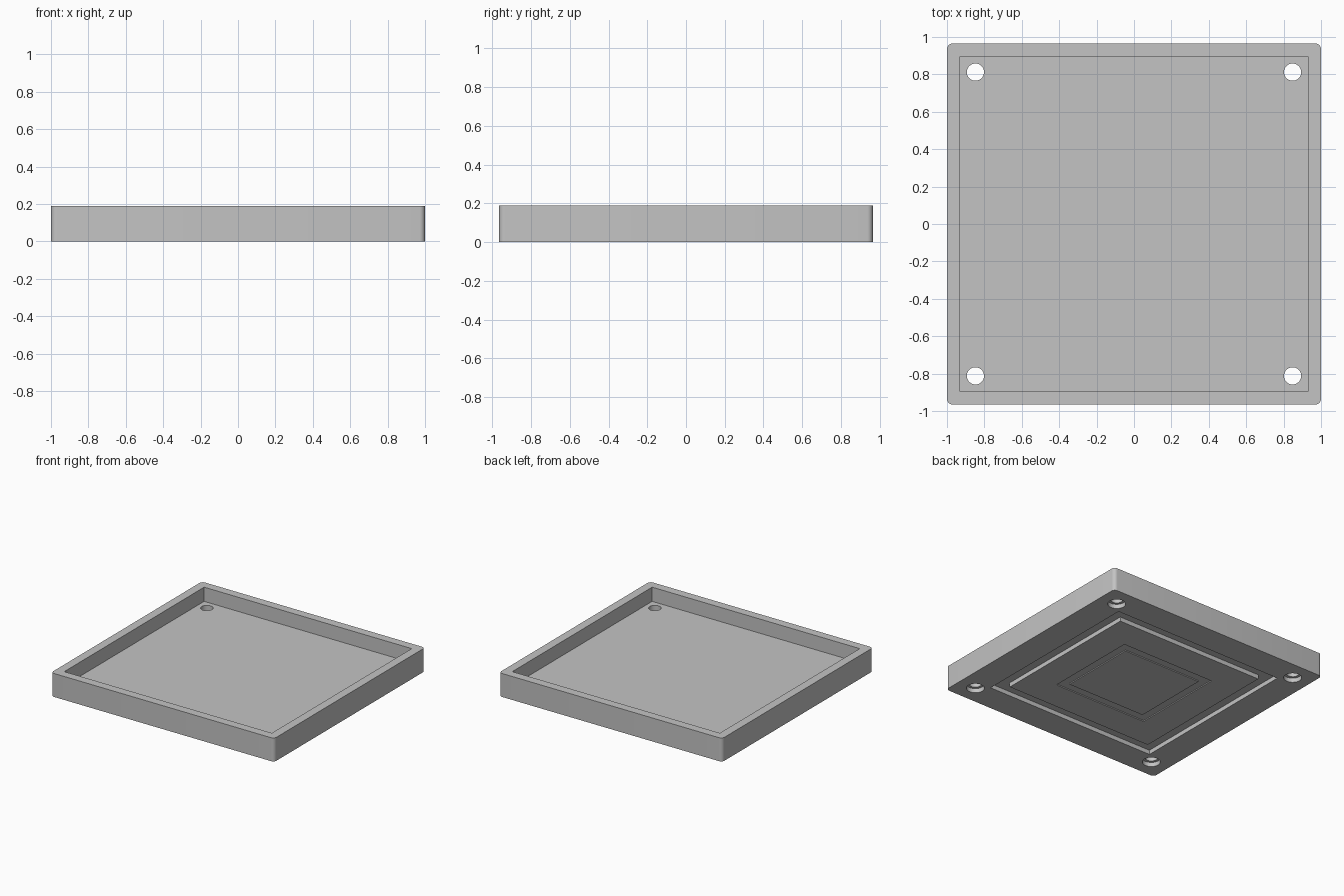
import bpy
import bmesh

default = bpy.data.objects.get("Cube")
if default:
    bpy.data.objects.remove(default)

# One plain grey for the whole tray
grey = bpy.data.materials.new("light grey")
grey.use_nodes = True
colour = (0.55, 0.55, 0.55, 1)
grey.diffuse_color = colour
grey.node_tree.nodes["Principled BSDF"].inputs["Base Color"].default_value = colour


def add_object(name, bm):
    mesh = bpy.data.meshes.new(name)
    bm.to_mesh(mesh)
    bm.free()
    mesh.materials.append(grey)
    obj = bpy.data.objects.new(name, mesh)
    bpy.context.collection.objects.link(obj)
    return obj


def box(name, half_x, half_y, low, high, corner=0):
    """Box from half sizes and a height range, with optional round uprights."""
    bm = bmesh.new()
    bmesh.ops.create_cube(bm, size=1)
    for v in bm.verts:
        v.co = (v.co.x * 2 * half_x, v.co.y * 2 * half_y,
                low if v.co.z < 0 else high)
    if corner:
        uprights = [e for e in bm.edges
                    if abs(e.verts[0].co.z - e.verts[1].co.z) > 0.01]
        bmesh.ops.bevel(bm, geom=uprights, offset=corner, segments=6,
                        profile=0.5, affect='EDGES')
    return add_object(name, bm)


def cylinder(name, x, y, radius, low, high):
    bm = bmesh.new()
    bmesh.ops.create_cone(bm, cap_ends=True, segments=32, radius1=radius,
                          radius2=radius, depth=high - low)
    bmesh.ops.translate(bm, verts=bm.verts, vec=(x, y, (low + high) / 2))
    return add_object(name, bm)


def cut(target, cutter):
    """Subtract the cutter from the target and discard the cutter."""
    cutter.hide_render = True
    mod = target.modifiers.new("cut", 'BOOLEAN')
    mod.operation = 'DIFFERENCE'
    mod.solver = 'EXACT'
    mod.object = cutter
    bpy.context.view_layer.objects.active = target
    bpy.ops.object.modifier_apply(modifier=mod.name)
    bpy.data.objects.remove(cutter)


HALF_X, HALF_Y, HEIGHT, FLOOR = 1.0, 0.965, 0.19, 0.075

# Tray body with its open pocket
tray = box("tray", HALF_X, HALF_Y, 0, HEIGHT, corner=0.03)
cut(tray, box("pocket", HALF_X - 0.07, HALF_Y - 0.07, FLOOR, HEIGHT + 0.1))

# Rectangular grooves in the underside: outer half width, groove width, depth
for half, width, depth in ((0.765, 0.1, 0.035), (0.42, 0.068, 0.008)):
    groove = box("groove", half, half - 0.03, -0.1, depth)
    cut(groove, box("groove_core", half - width, half - 0.03 - width, -0.2, 0.2))
    cut(tray, groove)

# Corner screw holes, counterbored from below
for x in (-0.848, 0.848):
    for y in (-0.812, 0.812):
        cut(tray, cylinder("screw_hole", x, y, 0.046, -0.1, 0.15))
        cut(tray, cylinder("counterbore", x, y, 0.067, -0.1, 0.035))

# Smooth the rounded corners and holes, keep the edges crisp
bpy.ops.object.select_all(action='DESELECT')
tray.select_set(True)
bpy.context.view_layer.objects.active = tray
bpy.ops.object.shade_smooth_by_angle()
